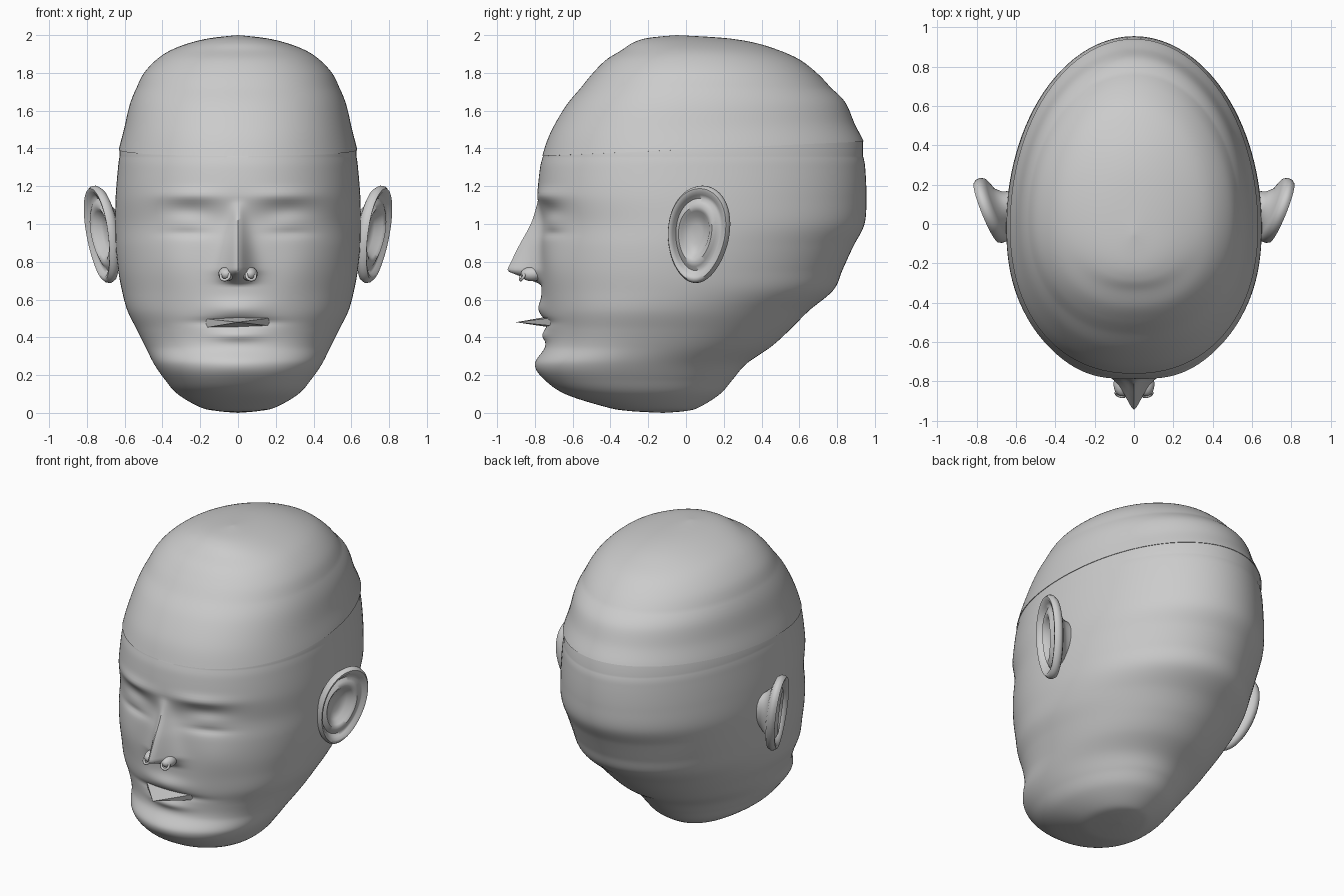
import bpy, bmesh
from math import sin, cos, pi, exp, copysign
from mathutils import Vector

if "Cube" in bpy.data.objects:
    bpy.data.objects.remove(bpy.data.objects["Cube"])

grey = bpy.data.materials.new("plain_grey")
grey.use_nodes = True
GREY = (0.6, 0.6, 0.6, 1)
grey.diffuse_color = GREY
grey.node_tree.nodes["Principled BSDF"].inputs["Base Color"].default_value = GREY

# Head sections: height, half width, front y, back y
SECTIONS = [Vector(s) for s in (
    (0, 0, -.12, -.12), (.01, .11, -.3, 0), (.03, .2, -.42, .07), (.1, .32, -.64, .18),
    (.18, .39, -.75, .25), (.26, .445, -.79, .32), (.35, .49, -.745, .45),
    (.44, .535, -.74, .55), (.54, .585, -.755, .65), (.65, .615, -.765, .78),
    (.76, .635, -.77, .83), (.88, .647, -.77, .885), (1, .65, -.765, .945),
    (1.14, .648, -.785, .955), (1.28, .637, -.775, .95), (1.36, .627, -.757, .937),
    (1.48, .6, -.715, .89), (1.62, .57, -.635, .84), (1.72, .535, -.555, .765),
    (1.8, .495, -.49, .69), (1.87, .43, -.42, .6), (1.92, .355, -.34, .49),
    (1.96, .25, -.28, .36), (1.985, .14, -.2, .2), (2, 0, -.05, -.05))]
SEAM = 15
SEGMENTS = 180


def section(t):
    """Smooth interpolation along the list of sections."""
    last = len(SECTIONS) - 1
    i = min(int(t), last - 1)
    f = t - i
    a, b, c, d = (SECTIONS[max(0, min(last, i + k))] for k in (-1, 0, 1, 2))
    return b + f / 2 * (c - a + f * (2 * a - 5 * b + 4 * c - d + f * (3 * (b - c) + d - a)))


def power(value, n):
    return copysign(abs(value) ** n, value)


def bump(x, z, cx, cz, sx, sz):
    return exp(-((x - cx) / sx) ** 2 - ((z - cz) / sz) ** 2)


def face_relief(x, z):
    """Amount the face is pushed forward at a point."""
    x = abs(x)
    d = -.035 * bump(x, z, .25, 1.04, .15, .07)      # eye socket
    d += .024 * bump(x, z, .27, 1.02, .12, .045)     # closed lid
    d -= .010 * bump(x, z, .27, .95, .12, .02)       # lid crease
    d += .016 * bump(x, z, .25, 1.15, .17, .035)     # brow
    d += .012 * bump(x, z, .34, .78, .14, .14)       # cheek
    d += .025 * bump(x, z, 0, .55, .15, .05)         # upper lip
    d -= .020 * bump(x, z, 0, .48, .2, .02)          # mouth line
    d += .022 * bump(x, z, 0, .41, .13, .03)         # lower lip
    d += .010 * bump(x, z, 0, .25, .15, .07)         # chin
    # nose wedge
    rise = max(0, min(1, (1.12 - z) / .36))
    under = max(0, min(1, (z - .68) / .07))
    width = .035 + .035 * rise
    return d + .175 * rise * under * exp(-(x / width) ** 1.5)


def head_ring(t, inset=0, tilt=0):
    z, w, front, back = section(t)
    w = max(0, w - inset)
    centre = front + .44 * (back - front)
    ring = []
    for k in range(SEGMENTS):
        u = 2 * k / SEGMENTS - 1
        angle = pi * (.45 * u + .55 * u ** 3)
        ahead = cos(angle)
        n = .91 if ahead > 0 else 1
        reach = max(0, (centre - front if ahead > 0 else back - centre) - inset)
        x = w * power(sin(angle), n)
        y = centre - reach * power(ahead, n)
        if ahead > 0 and z < 1.4:
            y -= face_relief(x, z) * min(1, 2 * ahead) * min(1, z / .15)
        ring.append(Vector((x, y, z + tilt * (y + .76))))
    return ring


def finish(bm, name, angle=1.0):
    bmesh.ops.remove_doubles(bm, verts=bm.verts, dist=.0002)
    bmesh.ops.recalc_face_normals(bm, faces=bm.faces)
    mesh = bpy.data.meshes.new(name)
    bm.to_mesh(mesh)
    bm.free()
    mesh.materials.append(grey)
    obj = bpy.data.objects.new(name, mesh)
    bpy.context.collection.objects.link(obj)
    bpy.ops.object.select_all(action="DESELECT")
    obj.select_set(True)
    bpy.context.view_layer.objects.active = obj
    bpy.ops.object.shade_smooth_by_angle(angle=angle)
    return obj


def loft(name, rings):
    bm = bmesh.new()
    rows = [[bm.verts.new(p) for p in ring] for ring in rings]
    for a, b in zip(rows, rows[1:]):
        for i in range(len(a)):
            j = (i + 1) % len(a)
            bm.faces.new((a[i], a[j], b[j], b[i]))
    return finish(bm, name)


# Face and lower head, tucked under the cap
STEPS = 9
lower = [i / STEPS for i in range(SEAM * STEPS + 1)]
rings = [head_ring(t) for t in lower]
rings += [head_ring(SEAM + k / 4, inset=.004 * k, tilt=.045) for k in range(3)]
loft("face_and_lower_head", rings)

# Skull cap with a seam that rises toward the back
top = len(SECTIONS) - 1
count = 60
cap = []
for k in range(count + 1):
    f = k / count
    cap.append(head_ring(SEAM + f * (top - SEAM), inset=-.004 * (1 - f),
                         tilt=.045 * max(0, 1 - 3 * f)))
rim = [Vector((p.x * .985, p.y * .985, p.z)) for p in cap[0]]
loft("skull_cap", [rim] + cap)

# Ears: radius and height from the hollow, over the rim, round to the root
EAR_PROFILE = ((0, -.03), (.2, -.028), (.38, -.015), (.48, .012), (.57, .024),
               (.66, .014), (.74, .002), (.81, .014), (.87, .03), (.94, .033),
               (.99, .018), (1, 0), (.95, -.02), (.85, -.03), (.65, -.045),
               (.5, -.08), (.45, -.12), (0, -.13))


def ear(name, side):
    along = Vector((.357, .934, 0))
    outward = Vector((.934, -.357, 0))
    rings = []
    for i, (r, h) in enumerate(EAR_PROFILE):
        ring = []
        for k in range(56):
            a = 2 * pi * k / 56
            s = sin(a)
            u = .172 * r * cos(a) * (1 + .12 * s) + .03 * r * s
            u -= .035 * (1 - r)
            v = .258 * r * s
            lift = h + .03 * v / .258
            if i < 7 and r > .4:
                lift += .012 * cos(a)
            p = Vector((.715, .07, .945)) + along * u + outward * lift
            ring.append(Vector((p.x * side, p.y, p.z + v)))
        rings.append(ring)
    loft(name, rings)


ear("left_ear", 1)
ear("right_ear", -1)

# Pointed lips
bm = bmesh.new()
tip = bm.verts.new((0, -.9, .48))
corners = [bm.verts.new(p) for p in (
    (-.19, -.7, .5), (0, -.7, .515), (.19, -.7, .505),
    (.175, -.7, .46), (0, -.7, .45), (-.18, -.7, .45))]
for i, a in enumerate(corners):
    bm.faces.new((tip, a, corners[(i + 1) % len(corners)]))
bm.faces.new(corners)
finish(bm, "lips", angle=.3)

# Nose wings with small nostril rings
for name, side in (("left", 1), ("right", -1)):
    bpy.ops.mesh.primitive_uv_sphere_add(segments=24, ring_count=14, radius=1,
                                         location=(.062 * side, -.815, .735))
    wing = bpy.context.object
    wing.name = name + "_nose_wing"
    wing.scale = (.042, .06, .038)
    bpy.ops.mesh.primitive_torus_add(major_segments=24, minor_segments=8,
                                     major_radius=.024, minor_radius=.008,
                                     location=(.068 * side, -.865, .725),
                                     rotation=(1.1, 0, .3 * side))
    nostril = bpy.context.object
    nostril.name = name + "_nostril"
    for obj in (wing, nostril):
        obj.data.materials.append(grey)
        obj.data.shade_smooth()
